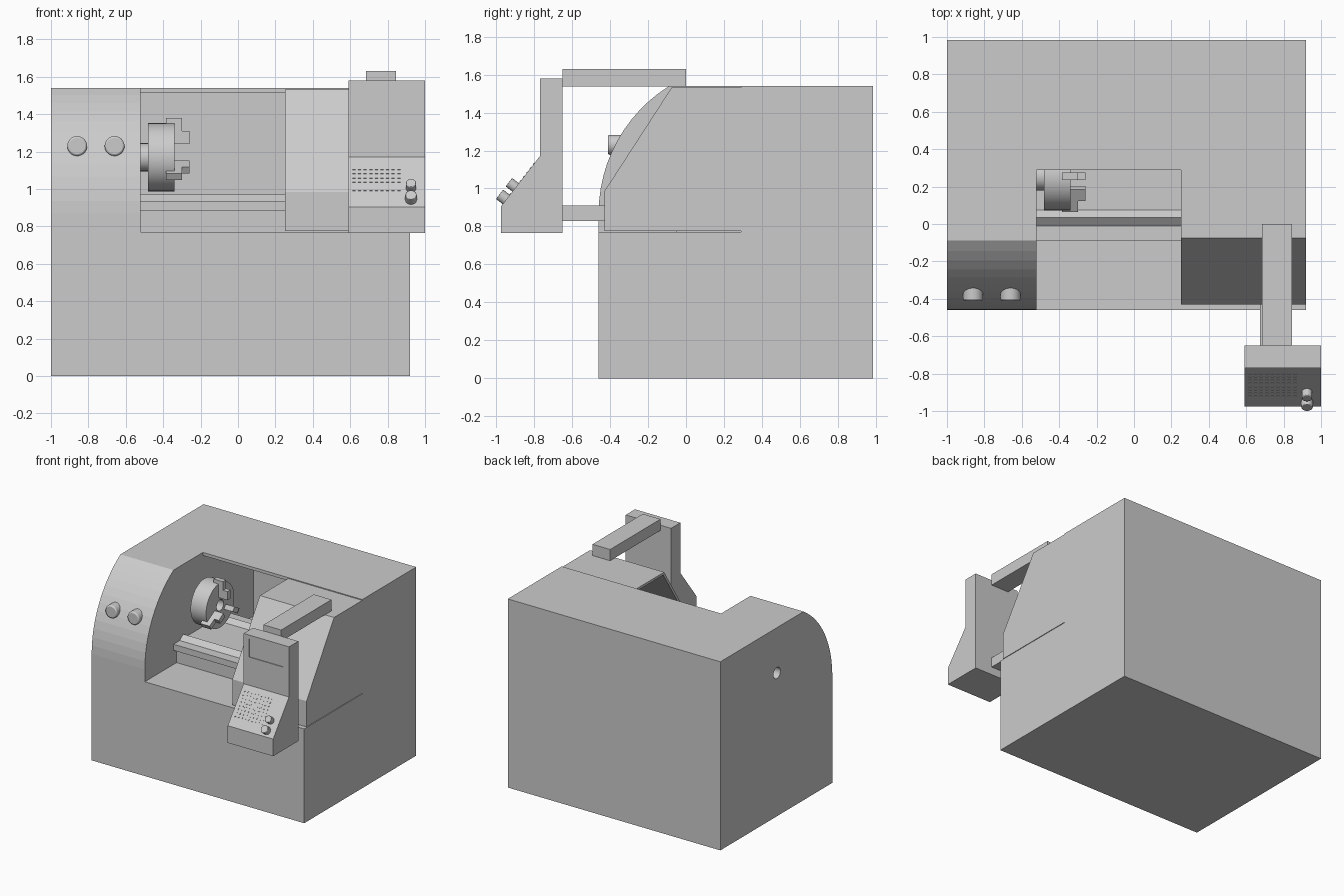
import bpy, bmesh, math
from mathutils import Matrix, Vector

if "Cube" in bpy.data.objects:
    bpy.data.objects.remove(bpy.data.objects["Cube"])


def finish(name, bm):
    bmesh.ops.recalc_face_normals(bm, faces=bm.faces[:])
    me = bpy.data.meshes.new(name)
    bm.to_mesh(me)
    bm.free()
    ob = bpy.data.objects.new(name, me)
    bpy.context.collection.objects.link(ob)
    return ob


def extrude(name, profile, x0, x1):
    """Extrude a (y, z) profile along x."""
    bm = bmesh.new()
    face = bm.faces.new([bm.verts.new((x0, y, z)) for y, z in profile])
    new = bmesh.ops.extrude_face_region(bm, geom=[face])["geom"]
    bmesh.ops.translate(bm, vec=(x1 - x0, 0, 0),
                        verts=[v for v in new if isinstance(v, bmesh.types.BMVert)])
    return finish(name, bm)


def box(name, x0, x1, y0, y1, z0, z1):
    return extrude(name, [(y0, z0), (y1, z0), (y1, z1), (y0, z1)], x0, x1)


def cylinder(name, start, end, r, bevel=0.0, segs=32):
    a, b = Vector(start), Vector(end)
    rot = (b - a).to_track_quat('Z', 'Y').to_matrix().to_4x4()
    bm = bmesh.new()
    bmesh.ops.create_cone(bm, cap_ends=True, segments=segs, radius1=r, radius2=r,
                          depth=(b - a).length,
                          matrix=Matrix.Translation((a + b) / 2) @ rot)
    ob = finish(name, bm)
    if bevel:
        m = ob.modifiers.new("bevel", 'BEVEL')
        m.width, m.segments, m.limit_method = bevel, 2, 'ANGLE'
    return ob


def smooth(ob, angle=35):
    bpy.ops.object.select_all(action='DESELECT')
    ob.select_set(True)
    bpy.context.view_layer.objects.active = ob
    bpy.ops.object.shade_smooth_by_angle(angle=math.radians(angle))


def cut(ob, *cutters):
    bpy.context.view_layer.objects.active = ob
    for c in cutters:
        c.hide_render = True
        m = ob.modifiers.new("cut", 'BOOLEAN')
        m.operation, m.solver, m.object = 'DIFFERENCE', 'EXACT', c
        bpy.ops.object.modifier_apply(modifier=m.name)
        bpy.data.objects.remove(c)


SY, SZ = 0.255, 1.17      # spindle axis

# Cabinet with curved front, open work area and spindle hole
R, CZ = 0.79, 0.87
end = math.asin((1.54 - CZ) / R)
arc = [(-0.46 + R - R * math.cos(end * i / 12), CZ + R * math.sin(end * i / 12))
       for i in range(13)]
cabinet = extrude("cabinet", [(0.985, 0), (-0.46, 0)] + arc + [(0.985, 1.54)], -1, 0.92)
cut(cabinet,
    box("front_cutter", -0.52, 1.5, -1, 0.29, 0.77, 2),
    box("chamber_cutter", -0.52, 0.895, 0.2, 0.94, 0.77, 1.515),
    cylinder("bore_cutter", (-1.1, SY, SZ), (-0.4, SY, SZ), 0.045))

# Sliding door shell with closed right end
outer = [(-0.43, 0.775), (-0.43, 0.985), (-0.075, 1.533), (0.29, 1.533)]
inner = [(0.29, 1.513), (-0.064, 1.513), (-0.41, 0.979), (-0.41, 0.775)]
extrude("door", outer + inner, 0.25, 0.92)
extrude("door_end", outer + [(0.29, 0.775)], 0.9, 0.92)

# Lathe bed: two V-topped guide rails mirrored about the spindle
half = [(-0.05, 0.77), (-0.05, 0.885), (-0.09, 0.885), (-0.09, 0.935), (-0.01, 0.935),
        (0.035, 0.97), (0.075, 0.935)]
extrude("bed_rails", half + [(2 * SY - y, z) for y, z in reversed(half)], -0.52, 0.895)

# Chuck with spindle nose and bore
nose = cylinder("spindle_nose", (-0.52, SY, SZ), (-0.47, SY, SZ), 0.075)
chuck = cylinder("chuck", (-0.48, SY, SZ), (-0.34, SY, SZ), 0.182, segs=48)
for part in (nose, chuck):
    cut(part, cylinder("hole_cutter", (-0.6, SY, SZ), (-0.2, SY, SZ), 0.045))
    smooth(part)

# Three stepped chuck jaws
step = [(-0.385, 0.07), (-0.26, 0.07), (-0.26, 0.14), (-0.3, 0.14), (-0.3, 0.21), (-0.385, 0.21)]
for i in range(3):
    jaw = extrude("chuck_jaw", step, -0.02, 0.02)
    axes = Matrix(((0, 1, 0, 0), (-1, 0, 0, 0), (0, 0, 1, 0), (0, 0, 0, 1)))
    jaw.data.transform(Matrix.Translation((0, SY, SZ))
                       @ Matrix.Rotation(i * math.tau / 3, 4, 'X') @ axes)

# Two gauges on the curved front
for x in (-0.86, -0.66):
    smooth(cylinder("gauge", (x, -0.412, 1.23), (x, -0.25, 1.23), 0.053, 0.01))

# Control pendant with recessed screen, and its arms
pendant = extrude("control_pendant", [(-0.65, 0.765), (-0.975, 0.765), (-0.975, 0.905),
                                      (-0.77, 1.17), (-0.77, 1.58), (-0.65, 1.58)], 0.59, 1)
cut(pendant, box("screen_cutter", 0.64, 0.95, -0.9, -0.764, 1.4, 1.55))
box("upper_arm", 0.685, 0.845, -0.65, 0, 1.538, 1.63)
box("lower_arm", 0.675, 0.845, -0.65, -0.42, 0.83, 0.91)

# Keys and knobs on the sloped keyboard
low, slope = Vector((0, -0.975, 0.905)), Vector((0, 0.205, 0.265))
normal = Vector((0, -0.265, 0.205)).normalized()
tilt = Matrix.Rotation(math.atan2(0.265, 0.205), 4, 'X')
keys = bmesh.new()
for row in range(8):
    for col in range(9):
        p = low + slope * (0.25 + row * 0.085) + Vector((0.62 + col * 0.03, 0, 0))
        bmesh.ops.create_cube(keys, size=1, matrix=Matrix.Translation(p) @ tilt
                              @ Matrix.Diagonal((0.016, 0.01, 0.006, 1)))
finish("keys", keys)
for t, r in ((0.38, 0.028), (0.14, 0.031)):
    p = low + slope * t + Vector((0.925, 0, 0))
    smooth(cylinder("knob", p - normal * 0.01, p + normal * 0.045, r, 0.004, 24))
